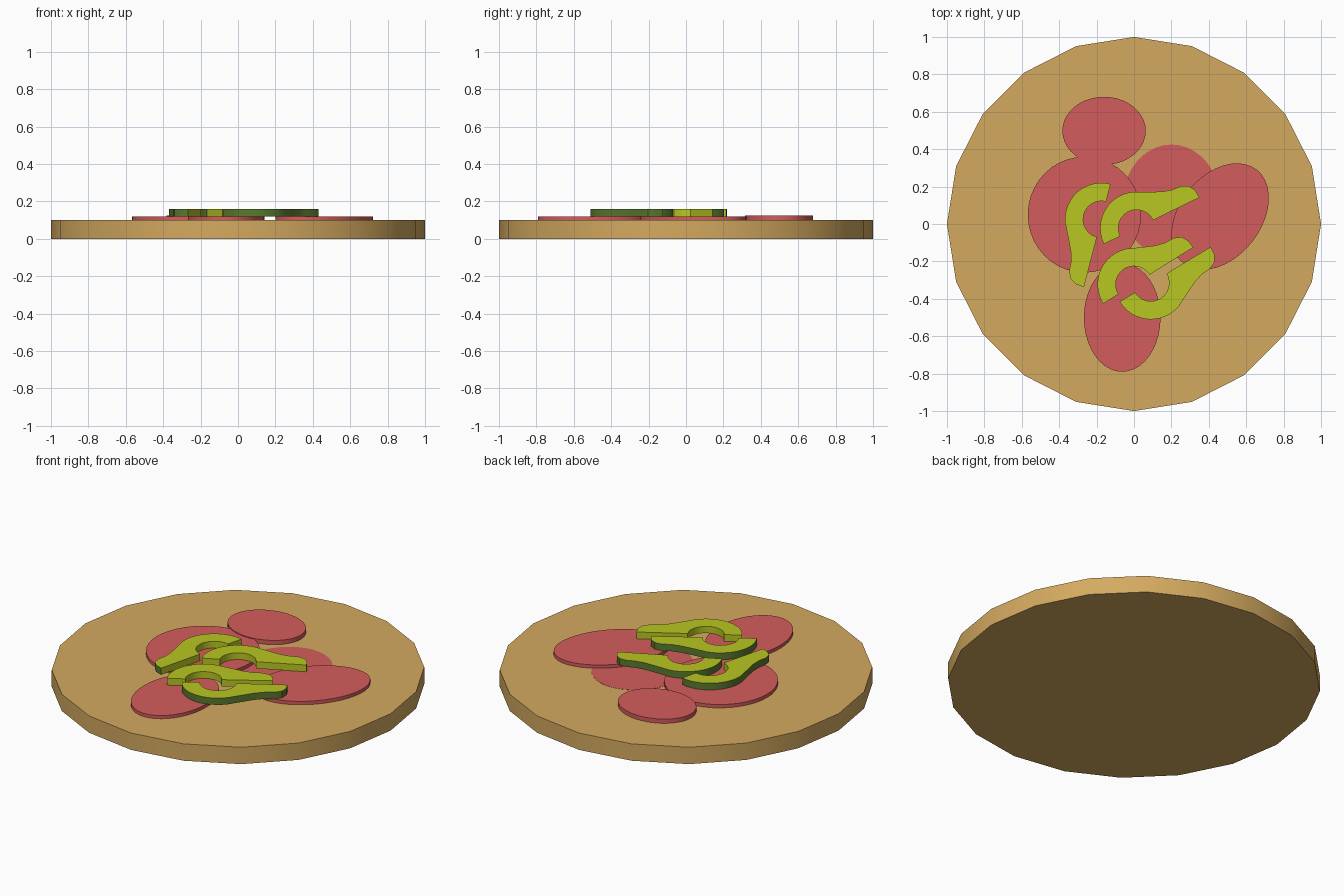
import bpy, bmesh
from math import cos, sin, pi, radians
from mathutils import Matrix

cube = bpy.data.objects.get("Cube")
if cube:
    bpy.data.objects.remove(cube, do_unlink=True)


def material(name, rgb):
    linear = [(c / 255 / 12.92 if c < 11 else ((c / 255 + 0.055) / 1.055) ** 2.4) for c in rgb]
    mat = bpy.data.materials.new(name)
    mat.use_nodes = True
    mat.diffuse_color = (*linear, 1)
    mat.node_tree.nodes["Principled BSDF"].inputs["Base Color"].default_value = (*linear, 1)
    return mat


CRUST = material("baked tan", (212, 170, 96))
MEAT = material("meat red", (211, 92, 92))
FLESH = material("pepper lime", (184, 199, 34))
SKIN = material("pepper skin green", (90, 121, 46))


def prism(name, outline, low, high, place, mats, skin_walls=0):
    """Extrude a flat outline from low to high; the first skin_walls sides use the second material."""
    bm = bmesh.new()
    bottom = [bm.verts.new((x, y, low)) for x, y in outline]
    top = [bm.verts.new((x, y, high)) for x, y in outline]
    bm.faces.new(bottom[::-1])
    bm.faces.new(top)
    n = len(outline)
    for i in range(n):
        j = (i + 1) % n
        wall = bm.faces.new((bottom[i], bottom[j], top[j], top[i]))
        wall.material_index = 1 if i < skin_walls else 0
    bm.transform(place)
    bmesh.ops.recalc_face_normals(bm, faces=bm.faces)
    mesh = bpy.data.meshes.new(name)
    bm.to_mesh(mesh)
    bm.free()
    for mat in mats:
        mesh.materials.append(mat)
    obj = bpy.data.objects.new(name, mesh)
    bpy.context.collection.objects.link(obj)
    bpy.ops.object.select_all(action="DESELECT")
    obj.select_set(True)
    bpy.context.view_layer.objects.active = obj
    bpy.ops.object.shade_smooth_by_angle(angle=radians(30))
    return obj


def arc(radius, start, end, steps):
    angles = [radians(start + (end - start) * i / steps) for i in range(steps + 1)]
    return [(radius * cos(a), radius * sin(a)) for a in angles]


def place(x, y, turn, sx=1, sy=1):
    return (Matrix.Translation((x, y, 0)) @ Matrix.Rotation(radians(turn), 4, "Z")
            @ Matrix.Diagonal((sx, sy, 1, 1)))


# Round twenty-sided base
prism("crust", arc(1, 90, 450, 20)[:-1], 0, 0.1, place(0, 0, 0), [CRUST])

# Oval meat slices: centre, radii, turn, top height
slices = [
    ("back_slice", -0.16, 0.498, 0.223, 0.182, 0, 0.125),
    ("left_slice", -0.265, 0.05, 0.303, 0.31, 0, 0.12),
    ("right_slice", 0.46, 0.04, 0.318, 0.219, 52, 0.12),
    ("front_slice", -0.063, -0.5, 0.205, 0.29, 0, 0.119),
    ("sunken_slice", 0.2, 0.12, 0.26, 0.305, 0, 0.101),
]
circle = arc(1, 0, 360, 40)[:-1]
for name, x, y, rx, ry, turn, top in slices:
    prism(name, circle, 0.09, top, place(x, y, turn, rx, ry), [MEAT])

# Hooked pepper strip: curled outer skin, wavy arm, then the cut inner side
skin = arc(0.195, 180, 70, 12) + [(0.14, 0.147), (0.207, 0.116), (0.26, 0.101), (0.312, 0.098),
                                  (0.35, 0.08), (0.37, 0.045), (0.374, 0)]
strip = skin + arc(0.098, 0, 180, 12)
peppers = [
    ("middle_pepper", 0.014, -0.022, 26, 1),
    ("front_pepper", 0.0, -0.323, 32, 1),
    ("right_pepper", 0.09, -0.315, 31, -1),
    ("left_pepper", -0.174, 0.025, -104.5, -1),
]
for name, x, y, turn, flip in peppers:
    prism(name, strip, 0.12, 0.16, place(x, y, turn, 1, flip), [FLESH, SKIN], len(skin) - 1)
